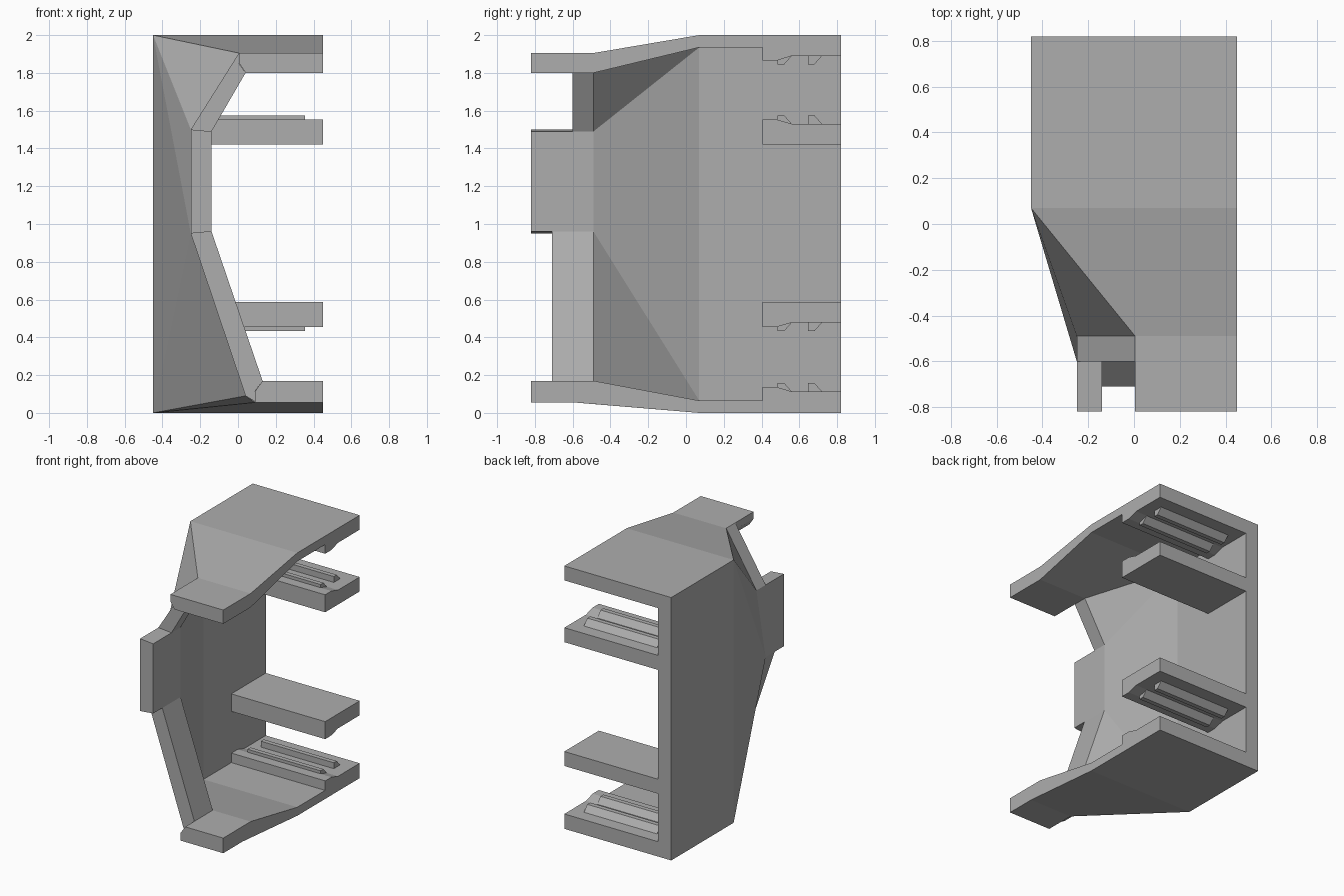
import bpy, bmesh

cube = bpy.data.objects.get("Cube")
if cube:
    bpy.data.objects.remove(cube, do_unlink=True)

grey = bpy.data.materials.new("plain_grey")
grey.use_nodes = True
colour = (0.42, 0.42, 0.42, 1)
grey.diffuse_color = colour
grey.node_tree.nodes["Principled BSDF"].inputs["Base Color"].default_value = colour


def loft(name, rings):
    """Solid skin through rings that have equal point counts."""
    bm = bmesh.new()
    loops = [[bm.verts.new(p) for p in ring] for ring in rings]
    n = len(loops[0])
    bm.faces.new(loops[0])
    bm.faces.new(loops[-1])
    for a, b in zip(loops, loops[1:]):
        for i in range(n):
            j = (i + 1) % n
            bm.faces.new((a[i], a[j], b[j], b[i]))
    bmesh.ops.remove_doubles(bm, verts=bm.verts, dist=0.0001)
    bmesh.ops.triangulate(bm, faces=[f for f in bm.faces if len(f.verts) > 3])
    bmesh.ops.recalc_face_normals(bm, faces=bm.faces)
    mesh = bpy.data.meshes.new(name)
    bm.to_mesh(mesh)
    bm.free()
    mesh.materials.append(grey)
    obj = bpy.data.objects.new(name, mesh)
    bpy.context.collection.objects.link(obj)
    return obj


def extrude_x(name, profile, x0, x1):
    return loft(name, [[(x, y, z) for y, z in profile] for x in (x0, x1)])


def extrude_y(name, profile, y0, y1):
    return loft(name, [[(x, y, z) for x, z in profile] for y in (y0, y1)])


RIGHT, LEFT, BACK = -0.45, 0.45, 0.82
INNER = -0.34


def plate(name, stations):
    """Plate from (y, outer z, inner z, outer x, inner x) stations."""
    rings = []
    for y, zo, zi, xo, xi in stations:
        mid = (zo + zi) / 2
        rings.append([(xo, y, zo), (xo, y, mid), (xi, y, zi),
                      (LEFT, y, zi), (LEFT, y, zo)])
    loft(name, rings)


# Top and bottom plates: narrow front tongue, sloped neck, thick back pad
plate("top_plate", [
    (-BACK, 1.905, 1.80, 0.005, 0.04), (-0.49, 1.905, 1.80, 0.005, 0.04),
    (0.07, 2, 1.935, RIGHT, RIGHT), (0.405, 2, 1.935, RIGHT, RIGHT),
    (0.406, 2, 1.865, RIGHT, RIGHT), (0.48, 2, 1.865, RIGHT, RIGHT),
    (0.56, 2, 1.89, RIGHT, RIGHT), (BACK, 2, 1.89, RIGHT, RIGHT)])
plate("bottom_plate", [
    (-BACK, 0.055, 0.17, 0.09, 0.13), (-0.59, 0.055, 0.17, 0.09, 0.13),
    (-0.49, 0.047, 0.17, 0.01, 0.05),
    (0.07, 0, 0.065, RIGHT, RIGHT), (0.405, 0, 0.065, RIGHT, RIGHT),
    (0.406, 0, 0.137, RIGHT, RIGHT), (0.48, 0, 0.137, RIGHT, RIGHT),
    (0.56, 0, 0.113, RIGHT, RIGHT), (BACK, 0, 0.113, RIGHT, RIGHT)])

# Middle shelves, each with a shallow recess on its ribbed face
for name, flat, s in (("upper_shelf", 1.42, 1), ("lower_shelf", 0.588, -1)):
    extrude_x(name, [(0.405, flat), (BACK, flat), (BACK, flat + s * 0.11),
                     (0.56, flat + s * 0.11), (0.48, flat + s * 0.133),
                     (0.405, flat + s * 0.133)], INNER - 0.02, LEFT)

# Gripping ribs on the four recessed faces
for name, z, s in (("top_plate", 1.89, -1), ("upper_shelf", 1.53, 1),
                   ("lower_shelf", 0.478, -1), ("bottom_plate", 0.113, 1)):
    for label, y in (("front", 0.485), ("back", 0.645)):
        extrude_x(f"{name}_{label}_rib",
                  [(y, z - s * 0.01), (y, z + s * 0.045), (y + 0.035, z + s * 0.045),
                   (y + 0.075, z), (y + 0.075, z - s * 0.01)], -0.26, 0.355)

# Upright side wall
extrude_y("side_wall", [(RIGHT, 0), (INNER, 0), (INNER, 2), (RIGHT, 2)], 0.07, BACK)

# Tapering front panel that bends inward
loft("front_panel", [
    [(RIGHT, 0.07, 0), (RIGHT, 0.07, 2), (-0.25, -0.49, 1.5), (-0.25, -0.6, 0.95)],
    [(INNER, 0.07, 0.065), (INNER, 0.07, 1.935), (-0.14, -0.49, 1.49), (-0.14, -0.49, 0.96)]])

# Triangular gussets joining the panel to the plates
loft("upper_gusset", [
    [(RIGHT, 0.07, 2), (0.005, -0.49, 1.905), (-0.25, -0.49, 1.5)],
    [(INNER, 0.07, 1.935), (0.04, -0.49, 1.8), (-0.14, -0.49, 1.49)]])
loft("lower_gusset", [
    [(RIGHT, 0.07, 0), (-0.25, -0.6, 0.95), (0.04, -0.6, 0.09), (0.09, -0.59, 0.055)],
    [(INNER, 0.07, 0.065), (-0.14, -0.49, 0.96), (0.13, -0.49, 0.17), (0.13, -0.49, 0.17)]])

# Slanted front rims and the upright tab between them
extrude_y("upper_rim", [(0.005, 1.905), (0.005, 1.85), (0.04, 1.8),
                        (-0.14, 1.49), (-0.25, 1.5)], -0.6, -0.49)
rim = [(-0.25, 0.95), (-0.14, 0.96), (0.13, 0.17), (0.09, 0.115), (0.09, 0.06), (0.04, 0.09)]
loft("lower_rim", [
    [(x, -0.71, z) for x, z in rim], [(x, -0.6, z) for x, z in rim],
    [(max(x, -0.14), -0.49, max(z, 0.17)) for x, z in rim]])
extrude_y("front_tab", [(-0.25, 0.95), (-0.14, 0.96), (-0.14, 1.49), (-0.25, 1.5)],
          -BACK, -0.49)
